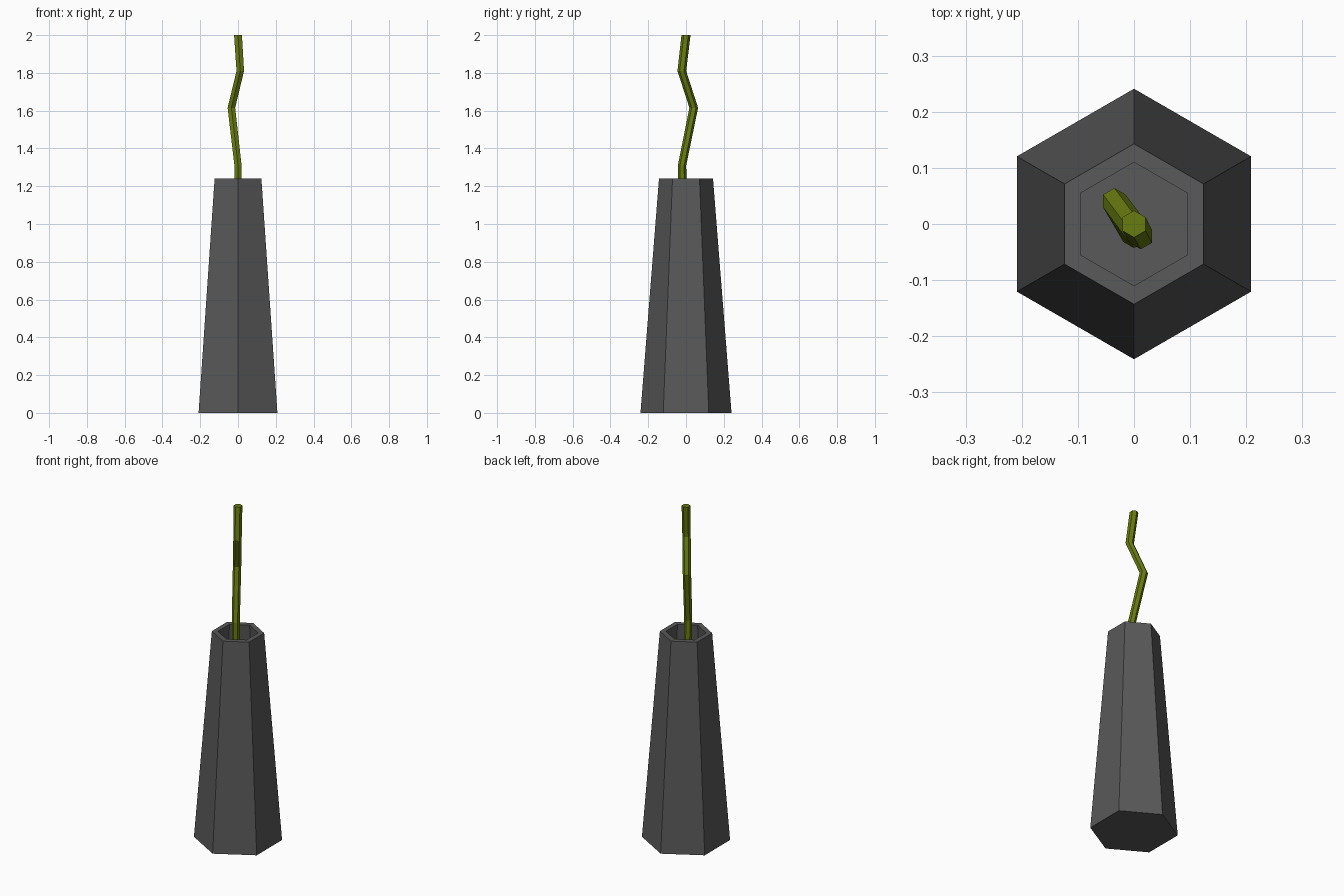
import bpy, bmesh
from math import sin, cos, pi

if "Cube" in bpy.data.objects:
    bpy.data.objects.remove(bpy.data.objects["Cube"])


def material(name, color):
    m = bpy.data.materials.new(name)
    m.diffuse_color = (*color, 1)
    m.use_nodes = True
    m.node_tree.nodes["Principled BSDF"].inputs["Base Color"].default_value = m.diffuse_color
    return m


def hex_loft(name, rings, mat):
    """Skin six-sided rings given as (x, y, z, radius), capped at both ends."""
    bm = bmesh.new()
    loops = [[bm.verts.new((x + r * cos(pi / 2 + k * pi / 3),
                            y + r * sin(pi / 2 + k * pi / 3), z))
              for k in range(6)] for x, y, z, r in rings]
    for a, b in zip(loops, loops[1:]):
        for k in range(6):
            n = (k + 1) % 6
            bm.faces.new((a[k], a[n], b[n], b[k]))
    bm.faces.new(loops[0][::-1])
    bm.faces.new(loops[-1])
    bmesh.ops.recalc_face_normals(bm, faces=bm.faces)
    me = bpy.data.meshes.new(name)
    bm.to_mesh(me)
    bm.free()
    me.materials.append(mat)
    ob = bpy.data.objects.new(name, me)
    bpy.context.collection.objects.link(ob)
    return ob


# Hollow tapered vase: outer wall, rim, inner wall, floor
hex_loft("vase", [(0, 0, 0, 0.241), (0, 0, 1.24, 0.143),
                  (0, 0, 1.24, 0.110), (0, 0, 0.03, 0.205)],
         material("dark_grey", (0.1, 0.1, 0.1)))

# Crooked stem standing on the vase floor
hex_loft("stem", [(0, 0, 0.03, 0.022), (0, -0.021, 1.31, 0.022),
                  (-0.035, 0.041, 1.615, 0.023), (0.012, -0.022, 1.81, 0.023),
                  (0, 0, 2.0, 0.024)],
         material("olive_green", (0.14, 0.2, 0.005)))
